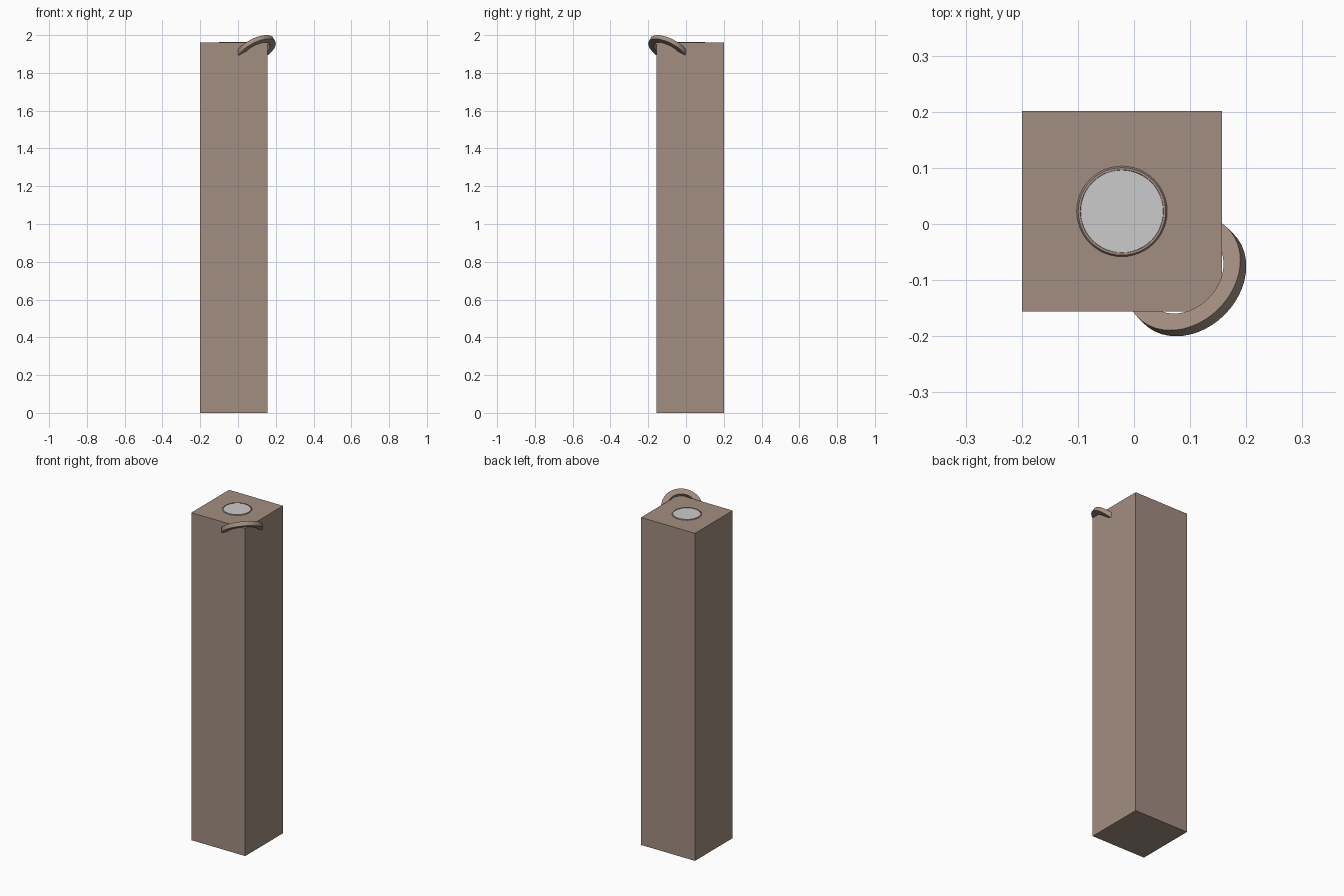
import bpy, math
from mathutils import Matrix, Vector

if "Cube" in bpy.data.objects:
    bpy.data.objects.remove(bpy.data.objects["Cube"])


def material(name, color):
    m = bpy.data.materials.new(name)
    m.diffuse_color = color
    m.use_nodes = True
    m.node_tree.nodes["Principled BSDF"].inputs["Base Color"].default_value = m.diffuse_color
    return m


brown = material("brown", (0.36, 0.27, 0.22, 1))


def lathe(name, profile, segments, closed, matrix, mat=None):
    """Revolve an (r, z) profile round the local z axis."""
    n = len(profile)
    verts, faces = [], []
    for i in range(segments):
        a = 2 * math.pi * i / segments
        verts += [(r * math.cos(a), r * math.sin(a), z) for r, z in profile]
    for i in range(segments):
        j = (i + 1) % segments
        for k in range(n if closed else n - 1):
            l = (k + 1) % n
            faces.append((i * n + k, j * n + k, j * n + l, i * n + l))
    if not closed:
        faces.append([i * n + n - 1 for i in range(segments)])
    mesh = bpy.data.meshes.new(name)
    mesh.from_pydata(verts, [], faces)
    mesh.update()
    obj = bpy.data.objects.new(name, mesh)
    bpy.context.collection.objects.link(obj)
    obj.matrix_world = matrix
    if mat:
        mesh.materials.append(mat)
    bpy.context.view_layer.objects.active = obj
    bpy.ops.object.select_all(action='DESELECT')
    obj.select_set(True)
    bpy.ops.object.shade_smooth_by_angle(angle=math.radians(30))
    return obj


# Tall square body
bpy.ops.mesh.primitive_cube_add(size=1, location=(-0.0215, 0.0225, 0.98))
body = bpy.context.object
body.name = "body"
body.scale = (0.357, 0.357, 1.96)
body.data.materials.append(brown)

# Round button on top: thin collar and grey disc
top = Matrix.Translation((-0.0215, 0.0225, 1.96))
lathe("button_collar", [(0.082, -0.002), (0.078, 0.004), (0.074, 0.004), (0.073, -0.002)],
      48, True, top, brown)
lathe("button_disc", [(0.0735, -0.002), (0.0735, 0.002)], 48, False, top)

# Strap ring through the top corner, tilted upwards away from the body
tilt = math.radians(37)
side = Vector((1, 1, 0)).normalized()
out = Vector((1, -1, 0)).normalized()
up_out = out * math.cos(tilt) + Vector((0, 0, math.sin(tilt)))
normal = up_out.cross(side)
if normal.z < 0:
    side, normal = -side, -normal
R, r, h = 0.113, 0.080, 0.0125
c = 0.0925
ring_matrix = Matrix.Translation((c, -c, 2 - R * math.sin(tilt) - h * math.cos(tilt))) @ \
    Matrix((up_out, side, normal)).transposed().to_4x4()
if ring_matrix.determinant() < 0:
    ring_matrix = ring_matrix @ Matrix.Diagonal((1, -1, 1, 1))
lathe("strap_ring", [(R, -h), (R, h), (r, h), (r, -h)], 48, True, ring_matrix, brown)
